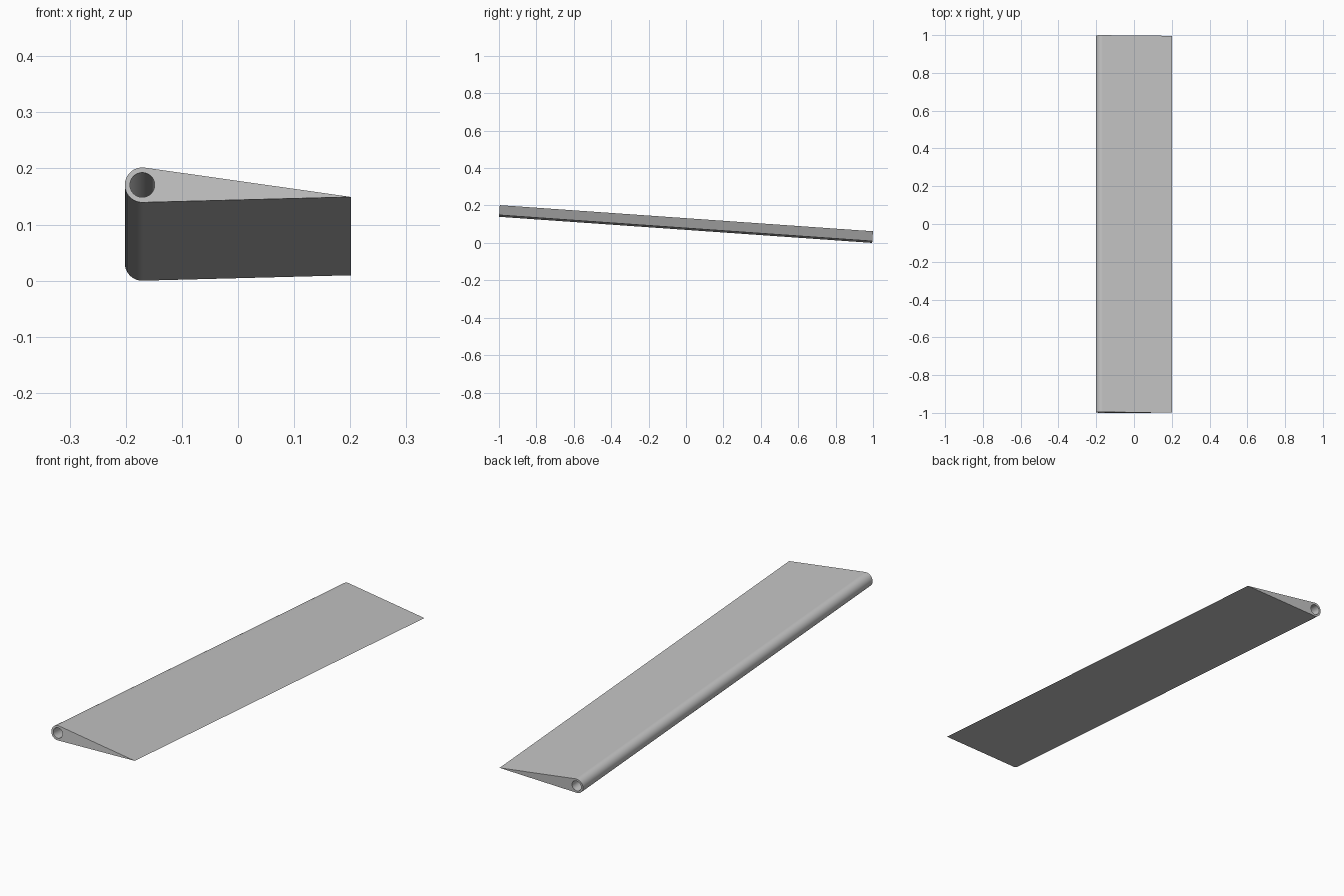
import bpy, bmesh
from math import radians, sin, cos, acos, atan2, hypot, pi
from mathutils import Matrix

cube = bpy.data.objects.get("Cube")
if cube:
    bpy.data.objects.remove(cube, do_unlink=True)

NOSE_R, BORE_R = 0.0312, 0.022
LENGTH, TILT = 2.0, radians(-4)
NOSE_X, TIP_X, TIP_DROP = -0.1705, 0.2017, -0.0215

grey = bpy.data.materials.new("plain grey")
grey.use_nodes = True
colour = (0.55, 0.55, 0.55, 1)
grey.diffuse_color = colour
grey.node_tree.nodes["Principled BSDF"].inputs["Base Color"].default_value = colour

# Teardrop section: round nose with two tangent flats meeting at the tip
tip_dist = hypot(TIP_X - NOSE_X, TIP_DROP)
tip_angle = atan2(TIP_DROP, TIP_X - NOSE_X)
tangent = acos(NOSE_R / tip_dist)
half = [tangent * i / 14 for i in range(14)]
half += [tangent + (pi - tangent) * i / 18 for i in range(19)]
angles = half + [-a for a in reversed(half[1:-1])]


def outer_radius(a):
    a = abs(a)
    return NOSE_R / cos(tangent - a) if a < tangent else NOSE_R


def ring(bm, radius, y):
    return [bm.verts.new((NOSE_X + radius(a) * cos(a + tip_angle), y,
                          radius(a) * sin(a + tip_angle))) for a in angles]


def bridge(bm, first, second):
    n = len(first)
    for i in range(n):
        j = (i + 1) % n
        bm.faces.new((first[i], first[j], second[j], second[i]))


# Long blade with an open bore along its nose: skin, end rims, bore wall
bm = bmesh.new()
loops = [ring(bm, outer_radius, -LENGTH / 2), ring(bm, outer_radius, LENGTH / 2),
         ring(bm, lambda a: BORE_R, LENGTH / 2), ring(bm, lambda a: BORE_R, -LENGTH / 2)]
for k in range(4):
    bridge(bm, loops[k], loops[(k + 1) % 4])
bmesh.ops.recalc_face_normals(bm, faces=bm.faces)

# Lean the blade down towards the back and rest it on the ground
bmesh.ops.transform(bm, matrix=Matrix.Rotation(TILT, 4, 'X'), verts=bm.verts)
low = min(v.co.z for v in bm.verts)
bmesh.ops.translate(bm, vec=(0, 0, -low), verts=bm.verts)

mesh = bpy.data.meshes.new("blade")
bm.to_mesh(mesh)
bm.free()
mesh.materials.append(grey)
blade = bpy.data.objects.new("blade", mesh)
bpy.context.collection.objects.link(blade)

bpy.ops.object.select_all(action='DESELECT')
blade.select_set(True)
bpy.context.view_layer.objects.active = blade
bpy.ops.object.shade_smooth_by_angle(angle=radians(30))
